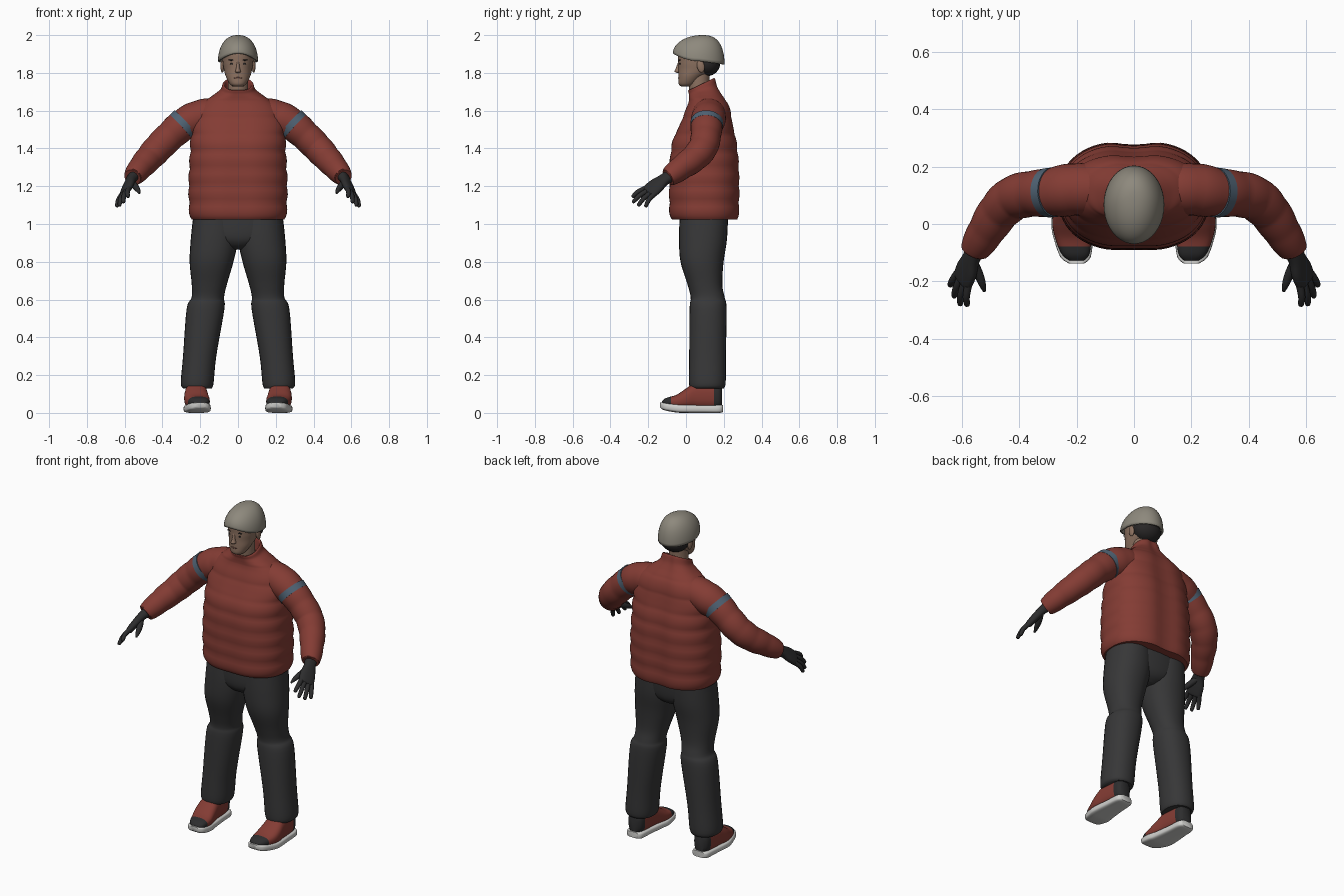
import bpy, bmesh, math
from mathutils import Vector, Matrix

old = bpy.data.objects.get("Cube")
if old:
    bpy.data.objects.remove(old)


def material(name, r, g, b):
    m = bpy.data.materials.new(name)
    m.use_nodes = True
    m.diffuse_color = (r, g, b, 1)
    bsdf = next(n for n in m.node_tree.nodes if n.type == "BSDF_PRINCIPLED")
    bsdf.inputs["Base Color"].default_value = (r, g, b, 1)
    bsdf.inputs["Roughness"].default_value = 0.8
    return m


RED = material("jacket red", 0.23, 0.045, 0.034)
CHARCOAL = material("trouser charcoal", 0.038, 0.038, 0.039)
BLACK = material("glove black", 0.026, 0.026, 0.027)
BLUE = material("band blue", 0.08, 0.125, 0.175)
SKIN = material("skin", 0.27, 0.17, 0.12)
LIP = material("lip", 0.19, 0.09, 0.07)
HAIR = material("hair dark", 0.022, 0.02, 0.02)
WHITE = material("sole white", 0.62, 0.62, 0.6)
STONE = material("helmet stone", 0.27, 0.25, 0.205)


def finish(name, bm, mats, rule=None):
    """Turn a bmesh into a smooth shaded object."""
    bmesh.ops.recalc_face_normals(bm, faces=bm.faces)
    mesh = bpy.data.meshes.new(name)
    if rule:
        for f in bm.faces:
            f.material_index = rule(f.calc_center_median())
    bm.to_mesh(mesh)
    bm.free()
    for m in mats:
        mesh.materials.append(m)
    mesh.shade_smooth()
    mesh.set_sharp_from_angle(angle=math.radians(50))
    obj = bpy.data.objects.new(name, mesh)
    bpy.context.collection.objects.link(obj)
    return obj


def smooth_keys(keys, steps):
    """Catmull-Rom interpolation through tuples of equal length."""
    k = [keys[0]] + list(keys) + [keys[-1]]
    out = []
    for i in range(1, len(k) - 2):
        for j in range(steps):
            t = j / steps
            out.append([0.5 * (2 * b + (c - a) * t + (2 * a - 5 * b + 4 * c - d) * t * t
                               + (3 * b - a - 3 * c + d) * t ** 3)
                        for a, b, c, d in zip(*k[i - 1:i + 3])])
    out.append(list(keys[-1]))
    return out


def loft(name, rings, mats, sides=28, power=2, side=1, puff=0, dent=0, rule=None):
    """Skin superellipse rings, each given as centre, u and v vectors."""
    bm = bmesh.new()
    rows, length, last = [], 0, rings[0][0]
    for c, u, v in rings:
        length += (c - last).length
        last = c
        swell = 1 + puff * (abs(math.sin(math.pi * length / 0.09)) - 0.6)
        row = []
        for i in range(sides):
            a = 2 * math.pi * i / sides
            ca, sa = math.cos(a), math.sin(a)
            cu = math.copysign(abs(ca) ** (2 / power), ca)
            sv = math.copysign(abs(sa) ** (2 / power), sa)
            sv *= 1 - dent * math.exp(-(ca / 0.2) ** 2) * (1 if sa > 0 else 0.4)
            p = c + (u * cu + v * sv) * swell
            row.append(bm.verts.new((p.x * side, p.y, p.z)))
        rows.append(row)
    for a, b in zip(rows, rows[1:]):
        for i in range(sides):
            j = (i + 1) % sides
            bm.faces.new((a[i], a[j], b[j], b[i]))
    bm.faces.new(rows[0])
    bm.faces.new(rows[-1])
    return finish(name, bm, mats, rule)


def stack(keys, steps=5):
    """Level rings from x, y, z, half width, half depth, tilt."""
    return [(Vector(k[:3]), Vector((k[3], 0, 0)), Vector((0, k[4], k[5] if len(k) > 5 else 0)))
            for k in smooth_keys(keys, steps)]


def along_y(keys, steps=4):
    """Upright rings from x, y, z, half width, half height."""
    return [(Vector(k[:3]), Vector((k[3], 0, 0)), Vector((0, 0, k[4])))
            for k in smooth_keys(keys, steps)]


def path(keys, wide=(0, 1, 0), steps=5):
    """Rings square to a path, from x, y, z, radius along wide, radius across."""
    ks = smooth_keys(keys, steps)
    pts = [Vector(k[:3]) for k in ks]
    out = []
    for i, k in enumerate(ks):
        t = (pts[min(i + 1, len(pts) - 1)] - pts[max(i - 1, 0)]).normalized()
        w = Vector(wide)
        u = (w - t * w.dot(t)).normalized()
        out.append((pts[i], u * k[3], t.cross(u) * k[-1]))
    return out


def ball(name, centre, radii, mat, tilt=0):
    bm = bmesh.new()
    bmesh.ops.create_uvsphere(bm, u_segments=20, v_segments=12, radius=1)
    m = Matrix.Translation(centre) @ Matrix.Rotation(tilt, 4, "X") @ Matrix.Diagonal((*radii, 1))
    bmesh.ops.transform(bm, matrix=m, verts=bm.verts)
    return finish(name, bm, [mat])


# Quilted jacket body with stand-up collar
loft("jacket_body", stack([
    (0, .10, 1.025, .25, .183, 0), (0, .098, 1.06, .257, .19, 0), (0, .098, 1.2, .261, .192, 0),
    (0, .098, 1.35, .255, .187, 0), (0, .1, 1.45, .25, .172, 0), (0, .108, 1.52, .245, .146, 0),
    (0, .115, 1.58, .23, .13, 0), (0, .118, 1.63, .2, .112, 0), (0, .112, 1.66, .165, .1, 0),
    (0, .1, 1.685, .125, .086, .01), (0, .09, 1.71, .092, .077, .02), (0, .083, 1.738, .082, .075, .033),
    (0, .083, 1.735, .07, .063, .03), (0, .083, 1.69, .062, .055, .01)], 7),
    [RED], sides=64, power=2.4, puff=.03, dent=.08)

# Hips joining the trouser legs
loft("trouser_hips", stack([
    (0, .09, .865, .05, .06), (0, .09, .89, .12, .1), (0, .09, .94, .22, .122),
    (0, .095, 1.06, .235, .13)]), [CHARCOAL], power=2.2)

for side, label in ((1, "left"), (-1, "right")):
    # Trouser leg, wider below the knee
    loft(label + "_trouser_leg", stack([
        (.215, .112, .13, .076, .088), (.216, .113, .16, .087, .097), (.203, .114, .3, .088, .097),
        (.172, .117, .55, .1, .098), (.16, .115, .61, .086, .09), (.152, .1, .68, .093, .092),
        (.14, .085, .8, .116, .114), (.125, .09, .92, .125, .127), (.12, .095, 1.05, .116, .128)]),
        [CHARCOAL], side=side, power=2.2)

    # Sleeve and its reflective band
    loft(label + "_sleeve", path([
        (.12, .12, 1.585, .085), (.21, .12, 1.562, .092), (.29, .11, 1.525, .085),
        (.36, .105, 1.465, .08), (.42, .09, 1.405, .078), (.47, .045, 1.35, .073),
        (.51, -.015, 1.305, .066), (.55, -.08, 1.257, .055), (.558, -.095, 1.247, .046)], steps=7),
        [RED], sides=32, side=side, puff=.035)
    loft(label + "_sleeve_band", path([
        (.277, .111, 1.538, .087), (.303, .109, 1.514, .086)], steps=2),
        [BLUE], sides=32, side=side)

    # Glove: palm, four fingers and thumb
    spread = Vector((.055, .07, -.05)).normalized()
    loft(label + "_glove_palm", path([
        (.55, -.08, 1.257, .034, .03), (.568, -.12, 1.232, .034, .024), (.583, -.16, 1.2, .046, .022),
        (.597, -.195, 1.17, .045, .018), (.6, -.203, 1.163, .034, .01)], spread),
        [BLACK], side=side, power=2.4)
    knuckle = Vector((.597, -.193, 1.172))
    tips = [("index", (.582, -.285, 1.142), -.034), ("middle", (.607, -.283, 1.113), -.012),
            ("ring", (.628, -.255, 1.095), .012), ("little", (.642, -.215, 1.09), .033)]
    for finger, tip, offset in tips:
        base, tip = knuckle + spread * offset, Vector(tip)
        mid = base.lerp(tip, .5) + Vector((.005, -.004, .005))
        near = mid.lerp(tip, .85)
        loft(f"{label}_{finger}_finger", path([
            (*base, .014), (*mid, .0125), (*near, .01), (*tip, .004)], spread, 3),
            [BLACK], sides=12, side=side)
    loft(label + "_thumb", path([
        (.568, -.125, 1.225, .018), (.545, -.168, 1.2, .017), (.53, -.208, 1.18, .013),
        (.522, -.235, 1.163, .005)], spread, 4), [BLACK], sides=12, side=side)

    # Shoe upper with dark toe cap and heel, and a pale sole
    loft(label + "_shoe_upper", along_y([
        (.2, -.128, .05, .025, .012), (.204, -.105, .055, .048, .024), (.212, -.05, .06, .063, .036),
        (.22, 0, .075, .065, .054), (.222, .05, .09, .059, .07), (.222, .12, .09, .053, .07),
        (.222, .17, .09, .046, .066), (.222, .19, .085, .03, .05)], 6),
        [RED, BLACK], side=side, power=2.6,
        rule=lambda c: 1 if c.y < -.075 or c.y > .15 else 0)
    loft(label + "_shoe_sole", along_y([
        (.2, -.138, .042, .026, .013), (.204, -.115, .034, .053, .02), (.212, -.05, .025, .068, .023),
        (.22, 0, .022, .068, .022), (.222, .1, .021, .058, .021), (.222, .175, .021, .052, .021),
        (.222, .196, .023, .036, .018)]), [WHITE], side=side, power=4)

    # Ear, eye and brow
    ball(label + "_ear", (side * .083, .078, 1.835), (.01, .02, .034), SKIN, .2)
    ball(label + "_eye", (side * .031, -.032, 1.848), (.012, .004, .005), HAIR)
    ball(label + "_brow", (side * .032, -.033, 1.868), (.019, .004, .004), HAIR)

# Neck and head
loft("neck", path([(0, .085, 1.66, .056), (0, .07, 1.72, .054), (0, .07, 1.8, .055)]), [SKIN])
loft("head", stack([
    (0, .0, 1.727, .024, .024), (0, .007, 1.742, .044, .046), (0, .028, 1.78, .064, .068),
    (0, .058, 1.82, .075, .098), (0, .064, 1.86, .081, .105), (0, .07, 1.92, .082, .108),
    (0, .07, 1.97, .045, .06)], 6), [SKIN], sides=36, power=2.1)
loft("nose", stack([
    (0, -.04, 1.8, .008, .01), (0, -.042, 1.808, .015, .019), (0, -.038, 1.825, .01, .016),
    (0, -.033, 1.86, .007, .008)]), [SKIN], sides=16)
ball("mouth", (0, -.037, 1.773), (.021, .005, .005), LIP)
ball("hair", (0, .108, 1.85), (.085, .073, .068), HAIR)

# Helmet shell, raised over the brow and lower at the back
bm = bmesh.new()
SEG, RINGS = 40, 14
rows = []
for r in range(RINGS):
    t = r / RINGS * math.pi / 2
    row = []
    for i in range(SEG):
        a = 2 * math.pi * i / SEG
        back = math.sin(a)
        rim = 1.863 + (.04 * back * back if back < 0 else -.018 * back)
        k = math.cos(t) ** .85
        y = .067 + .137 * back * k + .022 * math.sin(t) ** 2
        row.append(bm.verts.new((.106 * math.cos(a) * k, y, rim + (2 - rim) * math.sin(t))))
    rows.append(row)
for a, b in zip(rows, rows[1:]):
    for i in range(SEG):
        j = (i + 1) % SEG
        bm.faces.new((a[i], a[j], b[j], b[i]))
apex = bm.verts.new((0, .089, 2))
for i in range(SEG):
    bm.faces.new((rows[-1][i], rows[-1][(i + 1) % SEG], apex))
helmet = finish("helmet", bm, [STONE])
shell = helmet.modifiers.new("thickness", "SOLIDIFY")
shell.thickness = .01
shell.offset = -1
